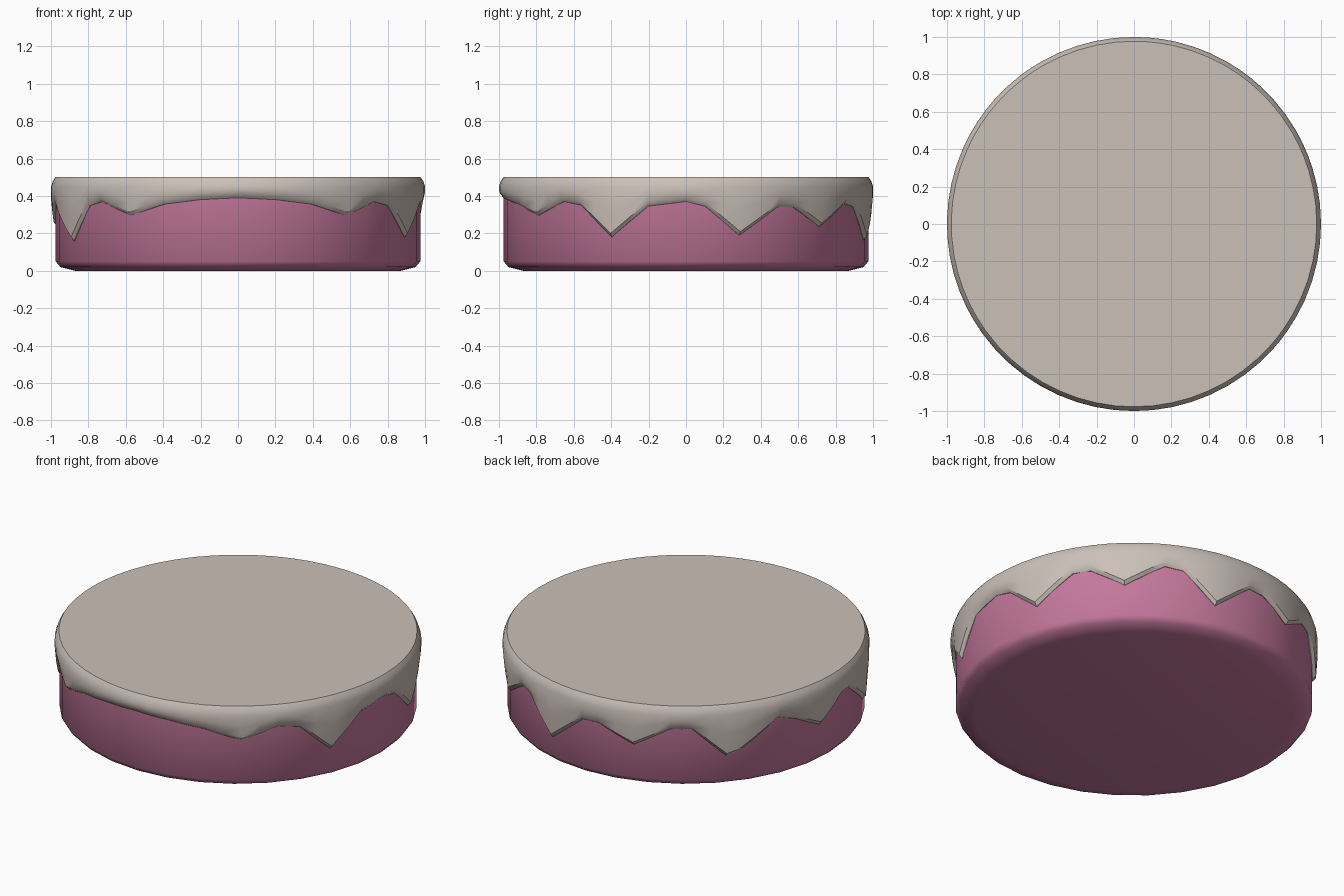
import bpy, bmesh
from math import sin, cos, radians, ceil

cube = bpy.data.objects.get("Cube")
if cube:
    bpy.data.objects.remove(cube, do_unlink=True)


def make_material(name, rgb):
    mat = bpy.data.materials.new(name)
    mat.use_nodes = True
    mat.diffuse_color = (*rgb, 1)
    mat.node_tree.nodes["Principled BSDF"].inputs["Base Color"].default_value = (*rgb, 1)
    return mat


def lathe(name, mat, columns, smooth_angle):
    """Join columns of (radius, z), one per angle from the front, and cap both ends."""
    bm = bmesh.new()
    grid = [[bm.verts.new((r * sin(a), -r * cos(a), z)) for r, z in profile]
            for a, profile in columns]
    for i, col in enumerate(grid):
        nxt = grid[(i + 1) % len(grid)]
        for j in range(len(col) - 1):
            bm.faces.new((col[j], nxt[j], nxt[j + 1], col[j + 1]))
    bm.faces.new([col[0] for col in grid])
    bm.faces.new([col[-1] for col in grid])
    bmesh.ops.recalc_face_normals(bm, faces=bm.faces)
    mesh = bpy.data.meshes.new(name)
    bm.to_mesh(mesh)
    bm.free()
    mesh.materials.append(mat)
    obj = bpy.data.objects.new(name, mesh)
    bpy.context.collection.objects.link(obj)
    bpy.ops.object.select_all(action="DESELECT")
    obj.select_set(True)
    bpy.context.view_layer.objects.active = obj
    bpy.ops.object.shade_smooth_by_angle(angle=radians(smooth_angle))
    return obj


pink = make_material("pink sponge", (0.56, 0.19, 0.34))
cream = make_material("cream icing", (0.60, 0.53, 0.48))

# Cake body: straight wall with a rounded bottom edge
wall = [(0.87, 0.0), (0.95, 0.02), (0.975, 0.05), (0.975, 0.47)]
SIDES = 32
lathe("cake_body", pink,
      [(radians(360 * i / SIDES), wall) for i in range(SIDES)], 50)

# Icing drip line: (degrees from the front, height of the edge)
drips = [(0, .39), (12, .38), (24, .355), (36, .295), (48, .37), (55, .35),
         (66, .18), (78, .345), (90, .37), (96, .345), (107, .19), (120, .34),
         (126, .34), (137, .235), (150, .36), (156, .345), (167, .165),
         (180, .34), (186, .34), (198, .25), (210, .36), (217, .36),
         (228, .19), (232, .21), (246, .37), (252, .335), (263, .24),
         (274, .35), (280, .35), (296, .16), (306, .35), (312, .37),
         (324, .295), (336, .355), (348, .38), (360, .39)]


def icing_profile(edge):
    lip = edge + 0.02
    middle = (lip + 0.45) / 2
    return [(0.965, edge), (0.975, edge), (0.993, lip), (1.0, middle),
            (1.0, 0.45), (0.99, 0.48), (0.977, 0.5)]


# Icing: rounded shell with a flat top and a wavy hanging edge
columns = []
for (a0, z0), (a1, z1) in zip(drips, drips[1:]):
    steps = ceil((a1 - a0) / 6)
    for k in range(steps):
        t = k / steps
        columns.append((radians(a0 + (a1 - a0) * t), icing_profile(z0 + (z1 - z0) * t)))
lathe("icing", cream, columns, 35)
